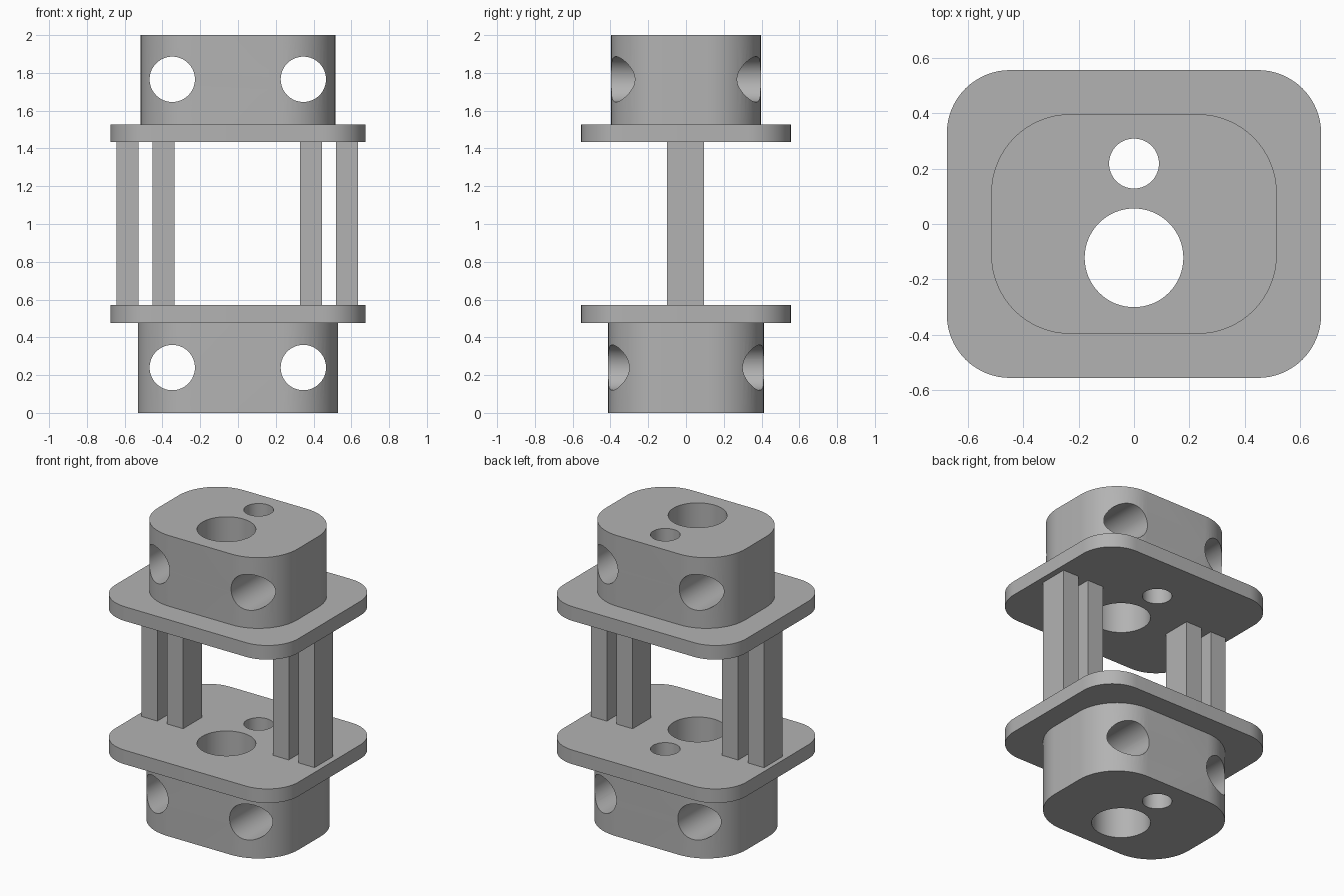
import bpy, bmesh, math

if "Cube" in bpy.data.objects:
    bpy.data.objects.remove(bpy.data.objects["Cube"])

grey = bpy.data.materials.new("plain_grey")
grey.use_nodes = True
colour = (0.45, 0.45, 0.45, 1)
grey.diffuse_color = colour
grey.node_tree.nodes["Principled BSDF"].inputs["Base Color"].default_value = colour


def add_object(name, bm):
    bmesh.ops.recalc_face_normals(bm, faces=bm.faces)
    mesh = bpy.data.meshes.new(name)
    bm.to_mesh(mesh)
    bm.free()
    mesh.materials.append(grey)
    obj = bpy.data.objects.new(name, mesh)
    bpy.context.collection.objects.link(obj)
    return obj


def rounded_ring(bm, half_x, half_y, radius, z, segments=16):
    ring = []
    for corner, (sx, sy) in enumerate([(1, 1), (-1, 1), (-1, -1), (1, -1)]):
        for i in range(segments + 1):
            a = (corner + i / segments) * math.pi / 2
            ring.append(bm.verts.new((sx * (half_x - radius) + radius * math.cos(a),
                                      sy * (half_y - radius) + radius * math.sin(a), z)))
    return ring


def stepped_body(name, sections):
    bm = bmesh.new()
    rings = [rounded_ring(bm, *s) for s in sections]
    for low, high in zip(rings, rings[1:]):
        for i in range(len(low)):
            j = (i + 1) % len(low)
            bm.faces.new((low[i], low[j], high[j], high[i]))
    bm.faces.new(rings[0])
    bm.faces.new(rings[-1])
    return add_object(name, bm)


def cutter(name, location, radius, along_y=False):
    bm = bmesh.new()
    bmesh.ops.create_cone(bm, cap_ends=True, segments=64,
                          radius1=radius, radius2=radius, depth=3)
    obj = add_object(name, bm)
    obj.location = location
    if along_y:
        obj.rotation_euler.x = math.pi / 2
    obj.hide_render = True
    return obj


def drill(body, cutters):
    for c in cutters:
        mod = body.modifiers.new(c.name, 'BOOLEAN')
        mod.operation = 'DIFFERENCE'
        mod.solver = 'EXACT'
        mod.object = c
    bpy.ops.object.select_all(action='DESELECT')
    body.select_set(True)
    bpy.context.view_layer.objects.active = body
    for c in cutters:
        bpy.ops.object.modifier_apply(modifier=c.name)
    bpy.ops.object.shade_smooth_by_angle(angle=math.radians(30))


# Lower and upper blocks, each in one piece with its flange
block_low, block_high, flange = (0.53, 0.412, 0.295), (0.515, 0.396, 0.285), (0.675, 0.555, 0.228)
lower = stepped_body("lower_block", [(*block_low, 0), (*block_low, 0.476),
                                     (*flange, 0.476), (*flange, 0.57)])
upper = stepped_body("upper_block", [(*flange, 1.433), (*flange, 1.528),
                                     (*block_high, 1.528), (*block_high, 2)])

# Vertical bores through everything, cross bores through each block
bores = [cutter("large_bore", (0, -0.122, 1), 0.178),
         cutter("small_bore", (0, 0.218, 1), 0.09)]
cross = []
for body, z in ((lower, 0.24), (upper, 1.766)):
    pair = [cutter("cross_bore_" + side, (x, 0, z), 0.12, True)
            for side, x in (("left", 0.346), ("right", -0.348))]
    bpy.context.view_layer.update()
    drill(body, bores + pair)
    cross += pair
for c in bores + cross:
    bpy.data.objects.remove(c)

# Flat posts joining the flanges
for side, sign in (("left", 1), ("right", -1)):
    for place, x in (("inner", 0.39), ("outer", 0.581)):
        bm = bmesh.new()
        bmesh.ops.create_cube(bm, size=1)
        bmesh.ops.scale(bm, vec=(0.118, 0.196, 0.863), verts=bm.verts)
        bmesh.ops.translate(bm, vec=(sign * x - 0.004, -0.002, 1.0015), verts=bm.verts)
        add_object(f"{side}_{place}_post", bm)
